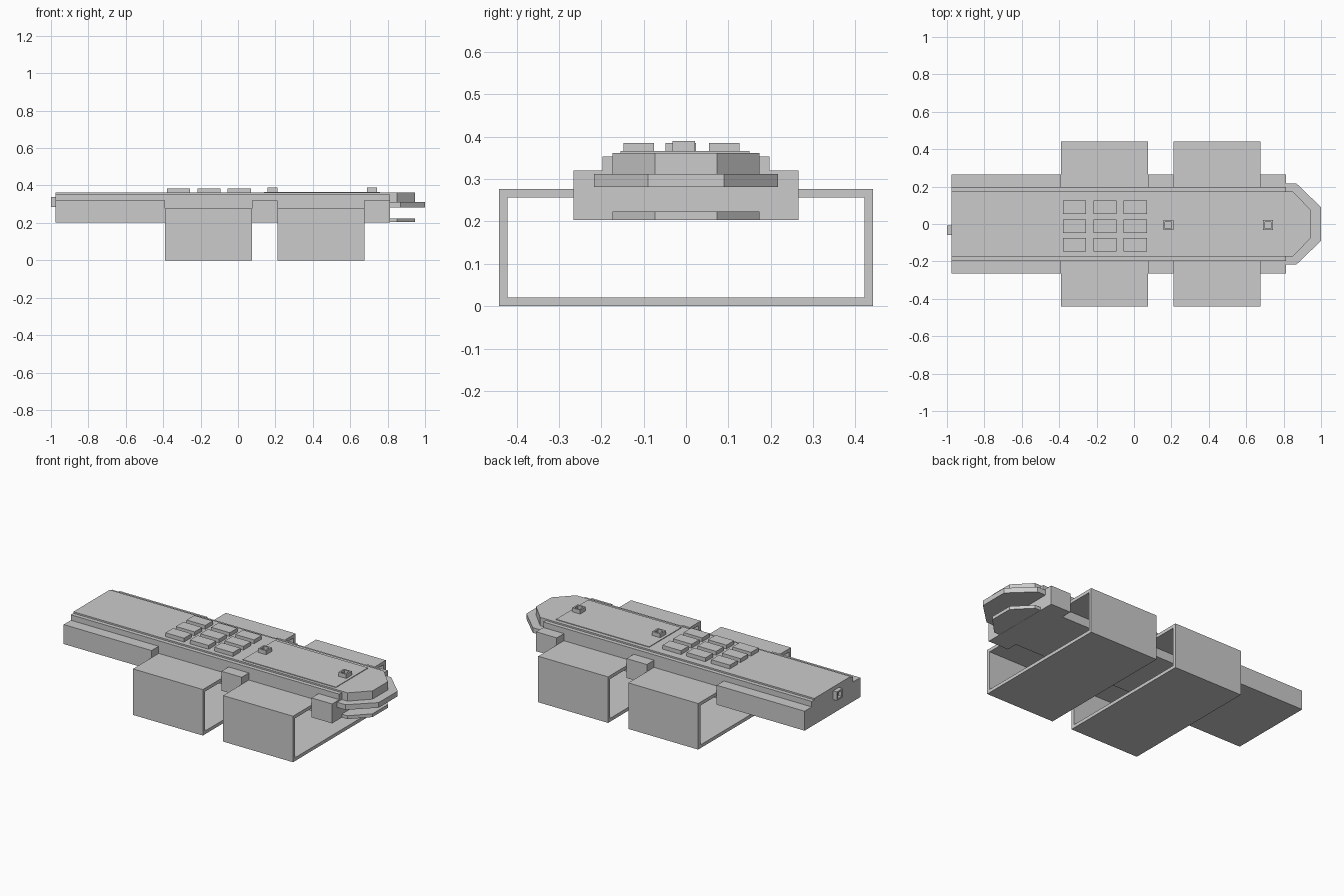
import bpy, bmesh
from mathutils import Vector

if "Cube" in bpy.data.objects:
    bpy.data.objects.remove(bpy.data.objects["Cube"])


def finish(name, bm):
    bmesh.ops.recalc_face_normals(bm, faces=bm.faces)
    me = bpy.data.meshes.new(name)
    bm.to_mesh(me)
    bm.free()
    ob = bpy.data.objects.new(name, me)
    bpy.context.collection.objects.link(ob)
    return ob


def prism(name, outline, z0, z1):
    """Plan outline (x, y) extruded from z0 to z1."""
    bm = bmesh.new()
    low = [bm.verts.new((x, y, z0)) for x, y in outline]
    high = [bm.verts.new((x, y, z1)) for x, y in outline]
    bm.faces.new(low)
    bm.faces.new(high)
    n = len(outline)
    for i in range(n):
        j = (i + 1) % n
        bm.faces.new((low[i], low[j], high[j], high[i]))
    return finish(name, bm)


def box(name, x0, x1, y0, y1, z0, z1):
    return prism(name, [(x0, y0), (x1, y0), (x1, y1), (x0, y1)], z0, z1)


def nosed(name, x0, shoulder, tip, half, tip_half, z0, z1):
    """Flat plate whose front corners are cut diagonally."""
    pts = [(x0, -half), (shoulder, -half), (tip, -tip_half),
           (tip, tip_half), (shoulder, half), (x0, half)]
    return prism(name, pts, z0, z1)


def socket(ob, direction, margin, depth):
    """Sink a square hole into the face pointing along direction."""
    d = Vector(direction)
    bm = bmesh.new()
    bm.from_mesh(ob.data)
    face = next(f for f in bm.faces if f.normal.dot(d) > 0.9)
    bmesh.ops.inset_region(bm, faces=[face], thickness=margin)
    res = bmesh.ops.extrude_face_region(bm, geom=[face])
    new = [v for v in res["geom"] if isinstance(v, bmesh.types.BMVert)]
    bmesh.ops.translate(bm, verts=new, vec=-d * depth)
    if face.is_valid:
        bm.faces.remove(face)
    bmesh.ops.recalc_face_normals(bm, faces=bm.faces)
    bm.to_mesh(ob.data)
    bm.free()


def tube_frame(name, x0, x1, half, height, wall):
    """Rectangular tube open along x."""
    bm = bmesh.new()
    rings = []
    for x in (x0, x1):
        for w in (0, wall):
            a, b, t = half - w, w, height - w
            rings.append([bm.verts.new((x, y, z)) for y, z in
                          ((-a, b), (a, b), (a, t), (-a, t))])
    for p, q in ((0, 1), (2, 3), (0, 2), (1, 3)):
        for i in range(4):
            j = (i + 1) % 4
            bm.faces.new((rings[p][i], rings[p][j], rings[q][j], rings[q][i]))
    return finish(name, bm)


# Main hull and stepped deck
box("hull", -0.975, 0.812, -0.197, 0.197, 0.203, 0.353)
nosed("deck", -0.975, 0.85, 0.947, 0.173, 0.073, 0.312, 0.362)

# Side rails, interrupted by the tube frames
for i, (x0, x1) in enumerate(((-0.975, -0.39), (0.075, 0.21), (0.675, 0.812))):
    for side in (-1, 1):
        ya, yb = sorted((side * 0.197, side * 0.265))
        box(f"side_rail_{i}", x0, x1, ya, yb, 0.203, 0.32)

# Layered nose
nosed("nose_middle_plate", 0.80, 0.868, 1.0, 0.217, 0.09, 0.281, 0.312)
nosed("nose_bottom_plate", 0.80, 0.85, 0.947, 0.173, 0.073, 0.204, 0.224)

# Two open tube frames under the hull
for i, x in enumerate((-0.39, 0.21)):
    tube_frame(f"tube_frame_{i}", x, x + 0.465, 0.441, 0.277, 0.02)

# Thin raised panel and button grid
box("raised_panel", 0.14, 0.76, -0.155, 0.15, 0.355, 0.366)
for x in (-0.38, -0.217, -0.055):
    for y in (-0.147, -0.048, 0.054):
        box("button", x, x + 0.124, y, y + 0.072, 0.355, 0.385)

# Top sockets and rear connector
for i, x in enumerate((0.157, 0.69)):
    post = box(f"top_socket_{i}", x, x + 0.053, -0.032, 0.021, 0.355, 0.39)
    socket(post, (0, 0, 1), 0.013, 0.02)
nub = box("rear_connector", -1.0, -0.97, -0.06, -0.007, 0.286, 0.339)
socket(nub, (-1, 0, 0), 0.013, 0.02)
